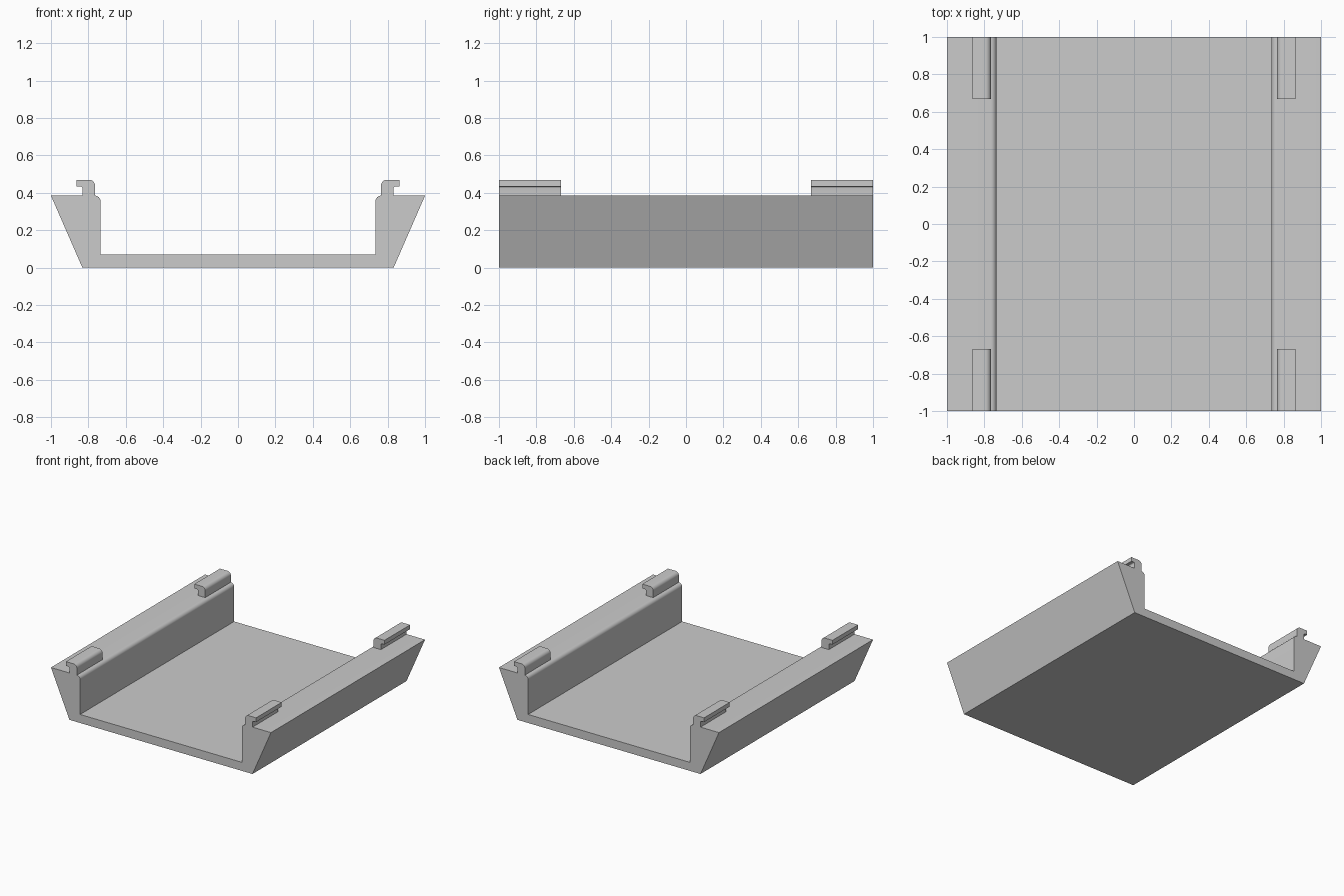
import bpy, bmesh, math

cube = bpy.data.objects.get("Cube")
if cube:
    bpy.data.objects.remove(cube, do_unlink=True)

grey = bpy.data.materials.new("plain grey")
grey.use_nodes = True
colour = (0.6, 0.6, 0.6, 1)
grey.diffuse_color = colour
grey.node_tree.nodes["Principled BSDF"].inputs["Base Color"].default_value = colour


def arc(cx, cz, r, start, end, steps=8):
    """Points of a rounded corner, angles in degrees."""
    angles = [math.radians(start + (end - start) * i / steps) for i in range(steps + 1)]
    return [(cx + r * math.cos(a), cz + r * math.sin(a)) for a in angles]


def extrude_profile(name, profile, y0, y1):
    """Solid with an x-z profile running from y0 to y1."""
    bm = bmesh.new()
    face = bm.faces.new([bm.verts.new((x, y0, z)) for x, z in profile])
    grown = bmesh.ops.extrude_face_region(bm, geom=[face])["geom"]
    verts = [v for v in grown if isinstance(v, bmesh.types.BMVert)]
    bmesh.ops.translate(bm, verts=verts, vec=(0, y1 - y0, 0))
    bmesh.ops.recalc_face_normals(bm, faces=bm.faces)
    mesh = bpy.data.meshes.new(name)
    bm.to_mesh(mesh)
    bm.free()
    mesh.materials.append(grey)
    obj = bpy.data.objects.new(name, mesh)
    bpy.context.collection.objects.link(obj)
    bpy.ops.object.select_all(action="DESELECT")
    obj.select_set(True)
    bpy.context.view_layer.objects.active = obj
    bpy.ops.object.shade_smooth_by_angle(angle=math.radians(30))


def mirrored(points):
    return [(-x, z) for x, z in points]


# Channel tray: flared outer walls, upright inner walls with rounded lips
rim = 0.385
half = [(0.832, 0), (1, rim)] + arc(0.765, rim - 0.03, 0.03, 90, 180) + [(0.735, 0.07)]
extrude_profile("tray", half + mirrored(half)[::-1], -1, 1)

# Corner clips: neck with a rounded inner top and an outward lip
clip = [(0.765, rim), (0.832, rim)]
clip += arc(0.842, 0.425, 0.01, 180, 90, 4)
clip += [(0.864, 0.435), (0.864, 0.47)]
clip += arc(0.795, 0.44, 0.03, 90, 180)

for side, profile in (("left", clip), ("right", mirrored(clip))):
    for end, y0 in (("front", -1), ("back", 0.667)):
        extrude_profile(f"{end}_{side}_clip", profile, y0, y0 + 0.333)
